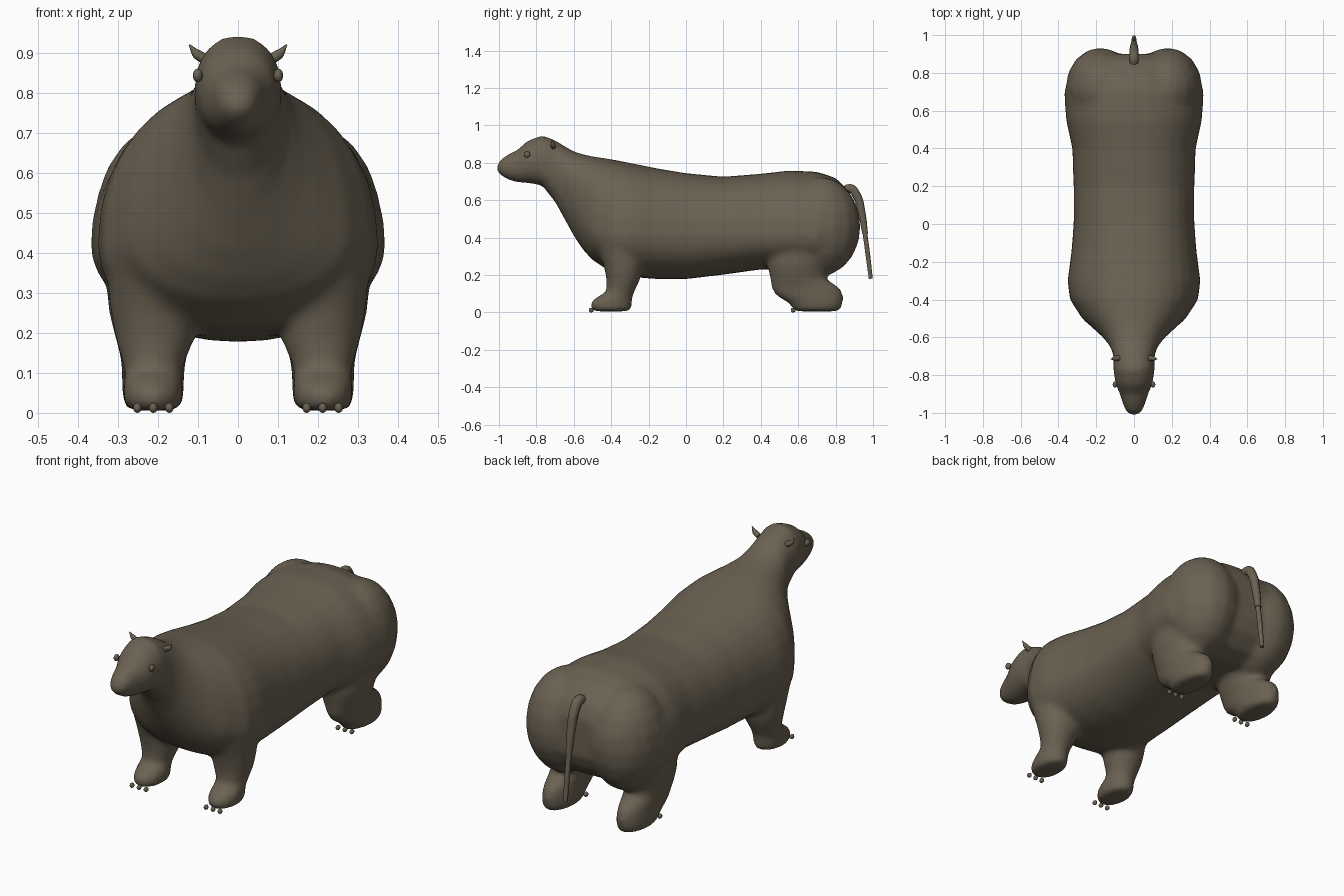
import bpy, bmesh, math
from mathutils import Vector

if "Cube" in bpy.data.objects:
    bpy.data.objects.remove(bpy.data.objects["Cube"])

fur = bpy.data.materials.new("brown_fur")
fur.diffuse_color = (0.145, 0.12, 0.083, 1)
fur.use_nodes = True
fur.node_tree.nodes["Principled BSDF"].inputs["Base Color"].default_value = fur.diffuse_color


def finish(name, bm):
    bmesh.ops.recalc_face_normals(bm, faces=bm.faces)
    for f in bm.faces:
        f.smooth = True
    me = bpy.data.meshes.new(name)
    bm.to_mesh(me)
    bm.free()
    me.materials.append(fur)
    ob = bpy.data.objects.new(name, me)
    bpy.context.collection.objects.link(ob)
    return ob


def loft(bm, rings):
    """Bridge closed rings of equal length and cap both ends."""
    rows = [[bm.verts.new(p) for p in r] for r in rings]
    n = len(rows[0])
    for a, b in zip(rows, rows[1:]):
        for i in range(n):
            j = (i + 1) % n
            bm.faces.new((a[i], a[j], b[j], b[i]))
    bm.faces.new(rows[0])
    bm.faces.new(rows[-1])


def body_ring(y, top, bot, mid, hw, n=32, p=2.2):
    pts = []
    for i in range(n):
        a = 2 * math.pi * i / n
        c, s = math.cos(a), math.sin(a)
        x = hw * math.copysign(abs(c) ** (2 / p), c)
        h = (top - mid) if s > 0 else (mid - bot)
        pts.append((x, y, mid + h * math.copysign(abs(s) ** (2 / p), s)))
    return pts


def leg_ring(z, x, y, rx, ry, n=24):
    return [(x + rx * math.cos(2 * math.pi * i / n),
             y + ry * math.sin(2 * math.pi * i / n), z) for i in range(n)]


def ball(bm, centre, size):
    r = bmesh.ops.create_uvsphere(bm, u_segments=16, v_segments=10, radius=1)
    for v in r["verts"]:
        v.co = Vector([c + k * s for c, k, s in zip(centre, v.co, size)])


# y, top, bottom, height of widest point, half width
TRUNK = [
    (-1.01, .79, .75, .77, .025), (-.99, .82, .732, .775, .045),
    (-.95, .848, .708, .78, .06), (-.9, .87, .695, .78, .075),
    (-.85, .917, .692, .80, .097), (-.77, .948, .68, .81, .11),
    (-.7, .922, .59, .78, .108), (-.65, .89, .50, .73, .125),
    (-.6, .862, .41, .62, .165), (-.55, .846, .335, .52, .22),
    (-.5, .835, .28, .46, .275), (-.4, .82, .215, .42, .34),
    (-.3, .80, .19, .42, .352), (-.15, .77, .178, .42, .332),
    (0, .745, .178, .42, .32), (.2, .726, .202, .42, .32),
    (.4, .742, .23, .42, .327), (.55, .759, .23, .42, .36),
    (.7, .753, .22, .42, .37), (.8, .72, .245, .43, .335),
    (.87, .65, .31, .45, .27), (.9, .58, .38, .46, .2)]
# z, x, y, half width, half length
FRONT_LEG = [
    (.42, .215, -.36, .12, .14), (.25, .212, -.335, .108, .105),
    (.18, .208, -.335, .098, .092), (.11, .213, -.35, .073, .075),
    (.08, .213, -.385, .074, .098), (.05, .213, -.40, .075, .113),
    (.02, .213, -.40, .073, .11), (.006, .213, -.40, .06, .095)]
HIND_LEG = [
    (.42, .20, .64, .14, .2), (.25, .208, .60, .115, .165),
    (.18, .21, .60, .095, .15), (.13, .212, .64, .08, .185),
    (.09, .213, .662, .078, .182), (.05, .213, .695, .078, .145),
    (.02, .213, .70, .073, .132), (.006, .213, .70, .06, .115)]

# Body: trunk, head, rump and legs fused into one soft skin
bm = bmesh.new()
loft(bm, [body_ring(*s) for s in TRUNK])
for side in (-1, 1):
    for leg in (FRONT_LEG, HIND_LEG):
        loft(bm, [leg_ring(z, side * x, y, rx, ry) for z, x, y, rx, ry in leg])
    ball(bm, (side * .178, .72, .46), (.185, .215, .265))
body = finish("body", bm)
remesh = body.modifiers.new("fuse", 'REMESH')
remesh.mode = 'VOXEL'
remesh.voxel_size = .014
remesh.use_smooth_shade = True
soft = body.modifiers.new("soften", 'SMOOTH')
soft.factor = .5
soft.iterations = 12

# Eyes
bm = bmesh.new()
for side in (-1, 1):
    ball(bm, (side * .101, -.85, .845), (.012, .017, .017))
finish("eyes", bm)

# Claws, three on each paw
bm = bmesh.new()
for side in (-1, 1):
    for y in (-.507, .573):
        for dx in (-.04, 0, .04):
            ball(bm, (side * .212 + dx, y, .0125), (.0105, .013, .0125))
finish("claws", bm)


def tube(name, paths):
    """Tapered round tubes along points given as (x, y, z, radius)."""
    cu = bpy.data.curves.new(name, 'CURVE')
    cu.dimensions = '3D'
    cu.bevel_depth = 1
    cu.bevel_resolution = 3
    cu.use_fill_caps = True
    for path in paths:
        sp = cu.splines.new('BEZIER')
        sp.bezier_points.add(len(path) - 1)
        sp.resolution_u = 6
        for bp, (x, y, z, r) in zip(sp.bezier_points, path):
            bp.co = (x, y, z)
            bp.radius = r
            bp.handle_left_type = bp.handle_right_type = 'AUTO'
    cu.materials.append(fur)
    ob = bpy.data.objects.new(name, cu)
    bpy.context.collection.objects.link(ob)


# Ears: small upturned spikes
tube("ears", [[(s * .08, -.71, .885, .014), (s * .102, -.712, .898, .013),
               (s * .122, -.715, .922, .002)] for s in (-1, 1)])

# Tail: thick root and thin tip section
tube("tail", [
    [(0, .83, .62, .025), (0, .875, .663, .025), (0, .91, .63, .024),
     (0, .94, .53, .021), (0, .958, .42, .016)],
    [(0, .956, .43, .013), (0, .972, .31, .013), (0, .988, .18, .011)]])
